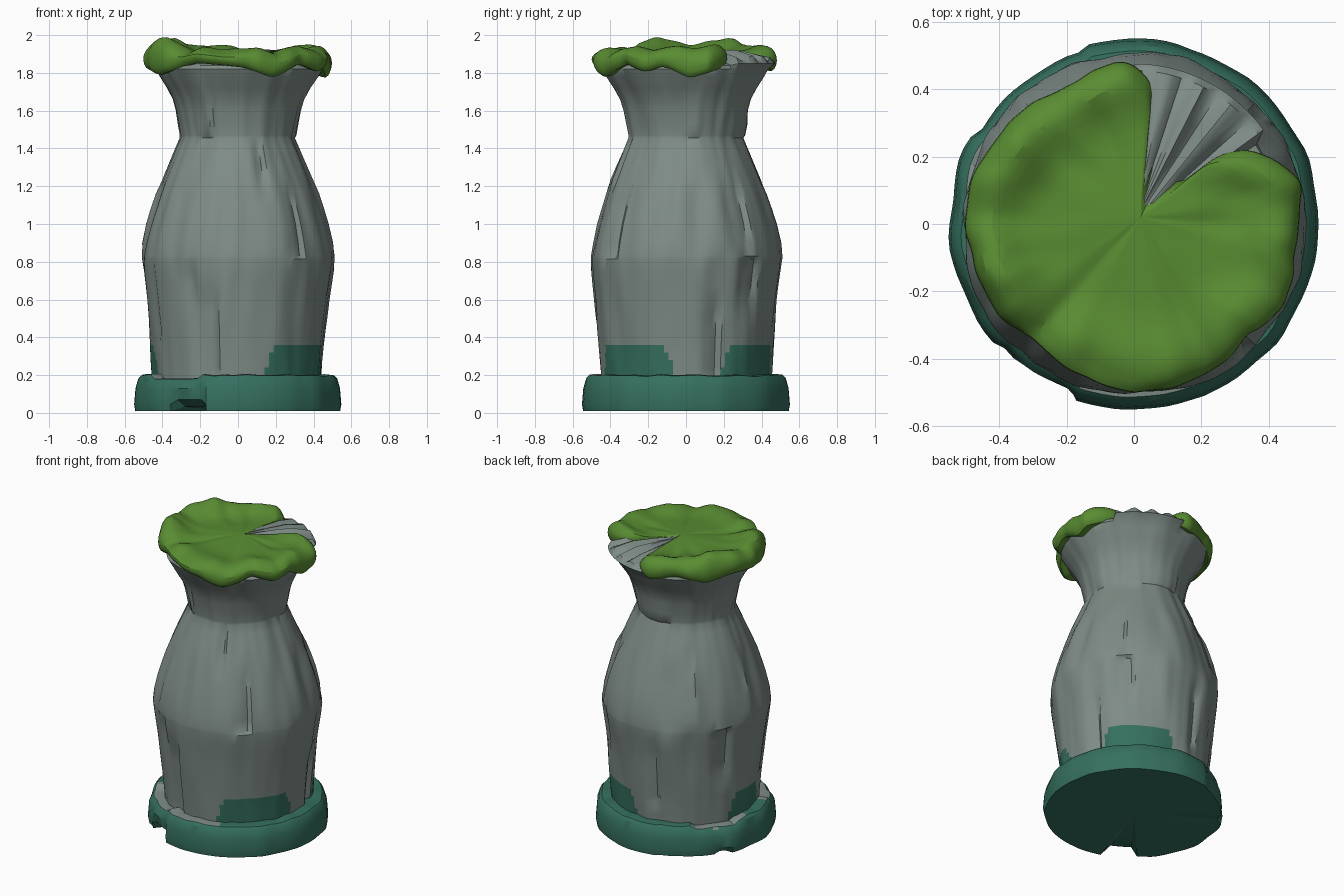
import bpy, bmesh, math
from mathutils import Vector, noise

cube = bpy.data.objects.get("Cube")
if cube:
    bpy.data.objects.remove(cube, do_unlink=True)


def material(name, color):
    mat = bpy.data.materials.new(name)
    mat.use_nodes = True
    mat.diffuse_color = (*color, 1)
    shader = mat.node_tree.nodes["Principled BSDF"]
    shader.inputs["Base Color"].default_value = (*color, 1)
    shader.inputs["Roughness"].default_value = 0.9
    return mat


stone = material("grey stone", (0.21, 0.26, 0.24))
teal = material("dark teal moss", (0.036, 0.16, 0.115))
green = material("leaf green moss", (0.1, 0.265, 0.032))


def interp(table, x):
    """Piecewise linear lookup in a list of (key, value) pairs."""
    for (a, va), (b, vb) in zip(table, table[1:]):
        if x <= b:
            t = max(0, (x - a) / (b - a))
            return va + (vb - va) * t
    return table[-1][1]


def angle_gap(a, b):
    return (a - b + 180) % 360 - 180


def within(a, start, end):
    return (a - start) % 360 <= (end - start) % 360


def wobble(a, z, around, along, seed):
    t = math.radians(a)
    return noise.noise(Vector((math.cos(t) * around + seed, math.sin(t) * around, z * along)))


def revolve(name, angles, profile, mats, closed=True, paint=None, center=(0, 0), sharp=30):
    """Sweep a profile(angle) -> [(radius, z)] about a vertical axis."""
    bm = bmesh.new()
    cols = []
    for a in angles:
        t = math.radians(a)
        cols.append([bm.verts.new((center[0] + r * math.cos(t), center[1] + r * math.sin(t), z))
                     for r, z in profile(a)])
    pairs = list(zip(cols, cols[1:]))
    if closed:
        pairs.append((cols[-1], cols[0]))
    else:
        bm.faces.new(cols[0])
        bm.faces.new(cols[-1])
    for left, right in pairs:
        for i in range(len(left) - 1):
            bm.faces.new((left[i], right[i], right[i + 1], left[i + 1]))
    bmesh.ops.remove_doubles(bm, verts=bm.verts[:], dist=0.0005)
    bmesh.ops.recalc_face_normals(bm, faces=bm.faces[:])
    if paint:
        for f in bm.faces:
            c = f.calc_center_median()
            f.material_index = paint(math.degrees(math.atan2(c.y, c.x)) % 360, c)
    mesh = bpy.data.meshes.new(name)
    bm.to_mesh(mesh)
    bm.free()
    for m in mats:
        mesh.materials.append(m)
    obj = bpy.data.objects.new(name, mesh)
    bpy.context.collection.objects.link(obj)
    bpy.ops.object.select_all(action="DESELECT")
    obj.select_set(True)
    bpy.context.view_layer.objects.active = obj
    bpy.ops.object.shade_smooth_by_angle(angle=math.radians(sharp))
    return obj


# Vase-shaped stone pillar
OUTLINE = [(0.1, 0.44), (0.2, 0.448), (0.36, 0.46), (0.6, 0.482), (0.8, 0.51), (0.86, 0.508),
           (1, 0.475), (1.2, 0.408), (1.46, 0.297), (1.6, 0.325), (1.68, 0.35), (1.77, 0.412),
           (1.86, 0.46)]
HEIGHTS = [0.1, 0.2, 0.24, 0.28, 0.32, 0.36, 0.44, 0.52, 0.6, 0.68, 0.75, 0.815, 0.83, 0.9, 1,
           1.08, 1.16, 1.24, 1.32, 1.4, 1.455, 1.47, 1.53, 1.6, 1.66, 1.72, 1.78, 1.82]
# Chips: angle, half width, bottom, top, depth (negative stands proud)
CHIPS = [(288, 4, 1.16, 1.44, 0.025), (308, 6, 0.82, 1.2, 0.025), (248, 9, 0.18, 0.61, 0.025),
         (236, 5, 0.6, 0.8, 0.015), (16, 5, 0.18, 0.53, 0.03), (42, 8, 0.52, 0.825, 0.025),
         (36, 6, 0.85, 1.2, 0.025), (125, 4, 0.9, 1.25, 0.02), (150, 7, 0.5, 0.825, 0.025),
         (170, 4, 0.9, 1.2, 0.02), (205, 4, 0.4, 0.8, 0.015), (100, 4, 0.3, 0.7, 0.02),
         (234, 9, 1.46, 1.73, -0.012), (5, 8, 1.46, 1.7, -0.012), (75, 30, 1.46, 1.6, -0.012)]


def pillar_profile(a):
    pts = [(0, HEIGHTS[0])]
    shift = 0.07 * wobble(a, 0, 4, 1, 70)
    for z in HEIGHTS:
        r = interp(OUTLINE, z + shift) if 0.5 < z < 1.2 else interp(OUTLINE, z)
        r += 0.012 * wobble(a, z, 3, 1.8, 5) + 0.008 * wobble(a, z, 7, 2.5, 9)
        for angle, half, low, high, depth in CHIPS:
            d = angle_gap(a, angle)
            if abs(d) <= half and low < z < high:
                r -= depth * (0.65 + 0.35 * d / half)
        pts.append((r, z))
    # Bare broken top rises where the moss is missing
    if within(a, 34, 92):
        jag = 0.02 * math.sin(a * 0.42) + 0.03 * wobble(a, 0, 9, 1, 3)
        pts += [(0.475, 1.85), (0.455, 1.875 + jag * 0.6), (0.34, 1.895 + jag),
                (0.2, 1.905 + jag * 0.7), (0.07, 1.915), (0, 1.92)]
    else:
        pts += [(0.43, 1.84), (0.4, 1.85), (0.3, 1.85), (0.2, 1.855), (0.07, 1.87), (0, 1.92)]
    return pts


PATCHES = [(289, 351), (25, 83), (160, 198)]


def paint_pillar(a, c):
    edge = 60 * max(0, c.z - 0.25)
    grown = any(within(a, start + edge, end - edge) for start, end in PATCHES)
    return 1 if grown and c.z < 0.36 else 0


revolve("stone_pillar", range(0, 360, 3), pillar_profile, [stone, teal],
        paint=paint_pillar, sharp=42)


# Mossy round plinth with broken notches
def plinth_profile(a):
    rough = 0.01 * wobble(a, 0, 4, 1, 20)
    if within(a, 252, 292) or within(a, 75, 106):
        rough += 0.003
    elif within(a, 106, 150) or within(a, 222, 251):
        rough -= 0.014
    low = mid = 0.546 + rough
    floor = 0.01
    if within(a, 229, 249):
        low, mid, floor = 0.46, 0.515, 0.035
    elif within(a, 148, 155):
        low, floor = 0.52, 0.02
    top = 0.198 + 0.01 * wobble(a, 1, 5, 1, 30)
    if within(a, 205, 245) or within(a, 130, 160):
        top -= 0.02
    return [(0, 0.01), (0.3, (floor + 0.01) / 2), (low - 0.005, floor),
            (mid + 0.001, floor + 0.035), (0.54 + rough, 0.13), (0.525 + rough, top - 0.015),
            (0.51 + rough, top), (0.475, top + 0.004), (0.42, top), (0, 0.15)]


def paint_plinth(a, c):
    bare = within(a, 200, 292) or within(a, 130, 172)
    return 1 if bare and c.z > 0.15 and c.xy.length < 0.502 else 0


revolve("plinth", range(0, 360, 4), plinth_profile, [teal, stone], paint=paint_plinth)

# Lumpy moss cap with a missing wedge: reach, crest and drip height by angle
REACH = [(84, 0.4), (90, 0.44), (99, 0.475), (108, 0.46), (118, 0.445), (135, 0.475), (150, 0.49),
         (175, 0.525), (200, 0.52), (215, 0.52), (228, 0.485), (245, 0.5), (270, 0.525),
         (295, 0.51), (312, 0.475), (328, 0.505), (345, 0.475), (360, 0.475), (372, 0.49),
         (384, 0.435), (392, 0.385), (400, 0.28)]
CREST = [(84, 1.9), (98, 1.955), (114, 1.97), (128, 1.94), (148, 1.99), (163, 1.985),
         (180, 1.95), (204, 2), (216, 1.98), (228, 1.93), (245, 1.94), (260, 1.92), (280, 1.945),
         (296, 1.92), (315, 1.95), (332, 1.925), (352, 1.96), (365, 1.94), (378, 1.96),
         (400, 1.93)]
DRIP = [(84, 1.84), (100, 1.8), (120, 1.83), (145, 1.79), (165, 1.83), (185, 1.81), (208, 1.78),
        (225, 1.82), (240, 1.845), (255, 1.835), (272, 1.82), (290, 1.765), (312, 1.84),
        (330, 1.795), (342, 1.83), (360, 1.765), (380, 1.81), (400, 1.86)]
CREASES = [112, 228, 292, 355]


def moss_profile(a):
    reach, crest, drip = (interp(t, a) for t in (REACH, CREST, DRIP))
    reach += 0.014 * wobble(a, 0, 7, 1, 50)
    mid = (crest + drip) / 2
    shape = [(0, 1.925), (0.15, 1.922), (0.3, 1.918), (0.45, 1.912), (0.6, 1.912),
             (0.73, (crest + 1.915) / 2), (0.84, crest), (0.94, crest - 0.02), (1, mid + 0.01),
             (0.99, drip + 0.03), (0.94, drip), (0.87, drip + 0.015), (0.75, drip + 0.03),
             (0, 1.88)]
    pts = []
    for i, (s, z) in enumerate(shape):
        if 0 < i < 8:
            z += 0.022 * s * wobble(a, 0, 5 * s, 1, 40)
            for c in CREASES:
                z -= 0.02 * s * max(0, 1 - abs(a - c) / 11)
        pts.append((s * reach, z))
    return pts


moss = revolve("moss_cap", range(84, 401, 4), moss_profile, [green], closed=False,
               center=(0.02, 0.02), sharp=50)
soft = moss.modifiers.new("soften", "SUBSURF")
soft.levels = soft.render_levels = 1
